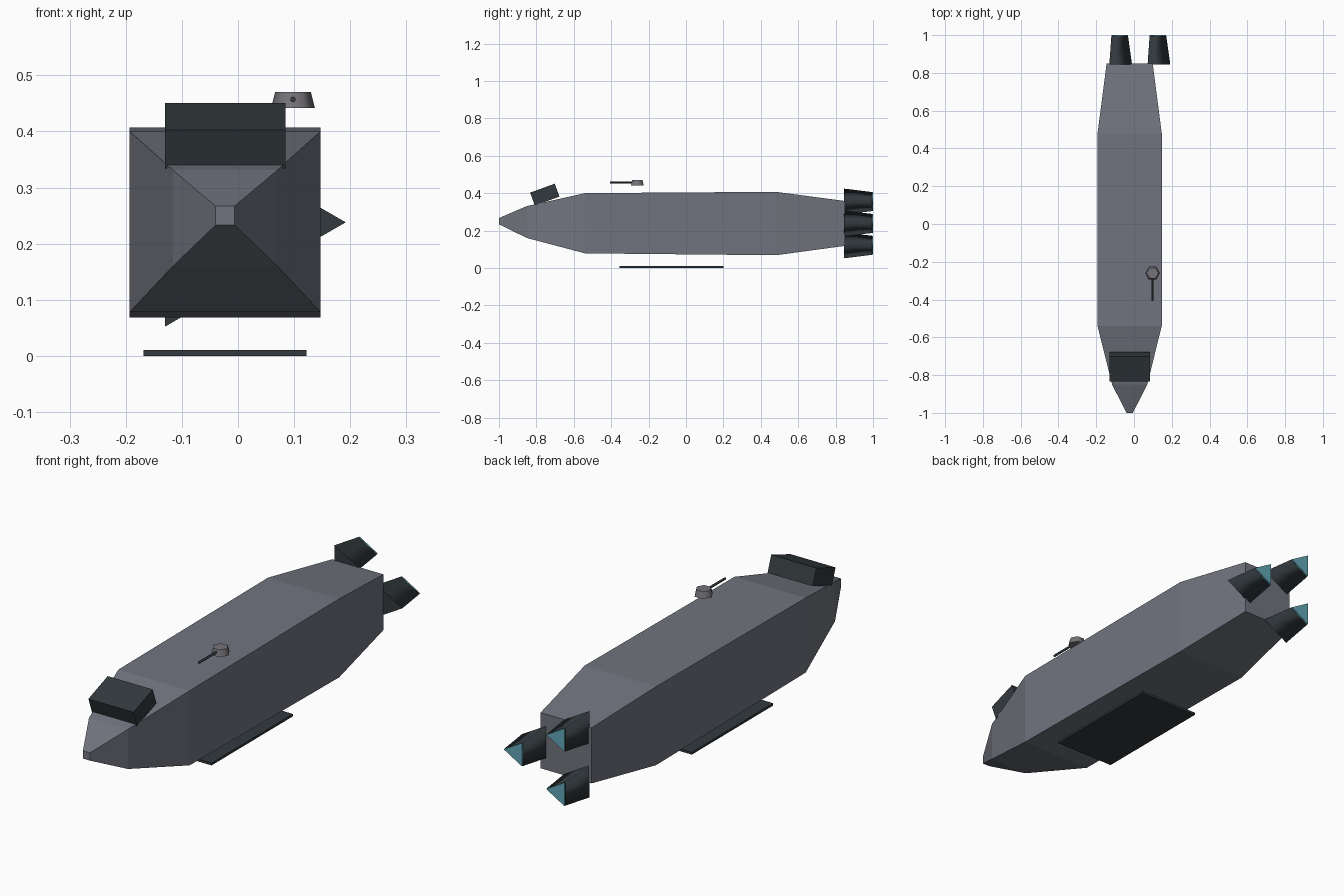
import bpy, bmesh, math
from mathutils import Matrix, Vector

cube = bpy.data.objects.get("Cube")
if cube:
    bpy.data.objects.remove(cube, do_unlink=True)

def material(name, rgb):
    m = bpy.data.materials.new(name)
    m.use_nodes = True
    m.diffuse_color = (*rgb, 1)
    m.node_tree.nodes["Principled BSDF"].inputs["Base Color"].default_value = (*rgb, 1)
    return m

HULL = material("hull grey", (0.165, 0.175, 0.21))
TURRET = material("turret grey", (0.18, 0.17, 0.19))
DARK = material("dark slate", (0.032, 0.041, 0.047))
GLOW = material("engine glow", (0.125, 0.39, 0.48))

def finish(name, bm, mat, smooth_sides=False):
    bmesh.ops.recalc_face_normals(bm, faces=bm.faces)
    if smooth_sides:  # round the sides, keep the end caps flat
        ends = sorted(bm.faces, key=lambda f: f.calc_center_median().z)
        for f in ends[1:-1]:
            f.smooth = True
    me = bpy.data.meshes.new(name)
    bm.to_mesh(me)
    bm.free()
    me.materials.append(mat)
    ob = bpy.data.objects.new(name, me)
    bpy.context.collection.objects.link(ob)
    return ob

def box(name, centre, size, mat, tilt=0):
    bm = bmesh.new()
    bmesh.ops.create_cube(bm, size=1)
    bmesh.ops.scale(bm, vec=size, verts=bm.verts)
    ob = finish(name, bm, mat)
    ob.location = centre
    ob.rotation_euler.x = tilt
    return ob

def cone(name, base, sides, r1, r2, length, mat, direction=(0, 0, 1), smooth=True):
    """Tapered prism from base along direction; first corner points to +x."""
    bm = bmesh.new()
    rings = []
    for r, z in ((r1, 0), (r2, length)):
        angles = [2 * math.pi * i / sides for i in range(sides)]
        rings.append([bm.verts.new((r * math.cos(a), r * math.sin(a), z)) for a in angles])
    for i in range(sides):
        j = (i + 1) % sides
        bm.faces.new((rings[0][i], rings[0][j], rings[1][j], rings[1][i]))
    for ring in rings:
        bm.faces.new(ring)
    ob = finish(name, bm, mat, smooth)
    x, z = Vector((1, 0, 0)), Vector(direction)
    turn = Matrix((x, z.cross(x), z)).transposed().to_4x4()
    ob.matrix_world = Matrix.Translation(base) @ turn
    return ob

# Hull: rectangular sections lofted from nose to stern
AXIS = -0.023
sections = [  # y, half width, bottom, top
    (-1.0, 0.017, 0.233, 0.267),
    (-0.85, 0.093, 0.16, 0.331),
    (-0.54, 0.17, 0.078, 0.4),
    (0.48, 0.17, 0.068, 0.407),
    (0.85, 0.122, 0.118, 0.358),
]
bm = bmesh.new()
loops = []
for y, w, low, high in sections:
    corners = ((-w, low), (w, low), (w, high), (-w, high))
    loops.append([bm.verts.new((AXIS + x, y, z)) for x, z in corners])
for a, b in zip(loops, loops[1:]):
    for i in range(4):
        j = (i + 1) % 4
        bm.faces.new((a[i], a[j], b[j], b[i]))
bm.faces.new(loops[0])
bm.faces.new(loops[-1])
finish("hull", bm, HULL)

# Bridge and belly plate
box("bridge", (AXIS, -0.755, 0.392), (0.215, 0.14, 0.0735), DARK, math.radians(20))
box("belly_plate", (AXIS, -0.077, 0.005), (0.29, 0.555, 0.01), DARK)

# Deck turret
cone("turret", (0.098, -0.26, 0.442), 6, 0.039, 0.032, 0.028, TURRET)
cone("turret_barrel", (0.098, -0.26, 0.457), 8, 0.005, 0.005, 0.147, DARK, (0, -1, 0))

# Three triangular thrusters around the hull axis
for i, name in enumerate(("left", "upper", "lower")):
    a = math.radians(120 * i)
    x, z = AXIS + 0.135 * math.cos(a), 0.238 + 0.135 * math.sin(a)
    cone("thruster_" + name, (x, 0.845, z), 3, 0.08, 0.059, 0.149, DARK, (0, 1, 0))
    cone("thruster_glow_" + name, (x, 0.993, z), 3, 0.058, 0.058, 0.007, GLOW, (0, 1, 0), False)
